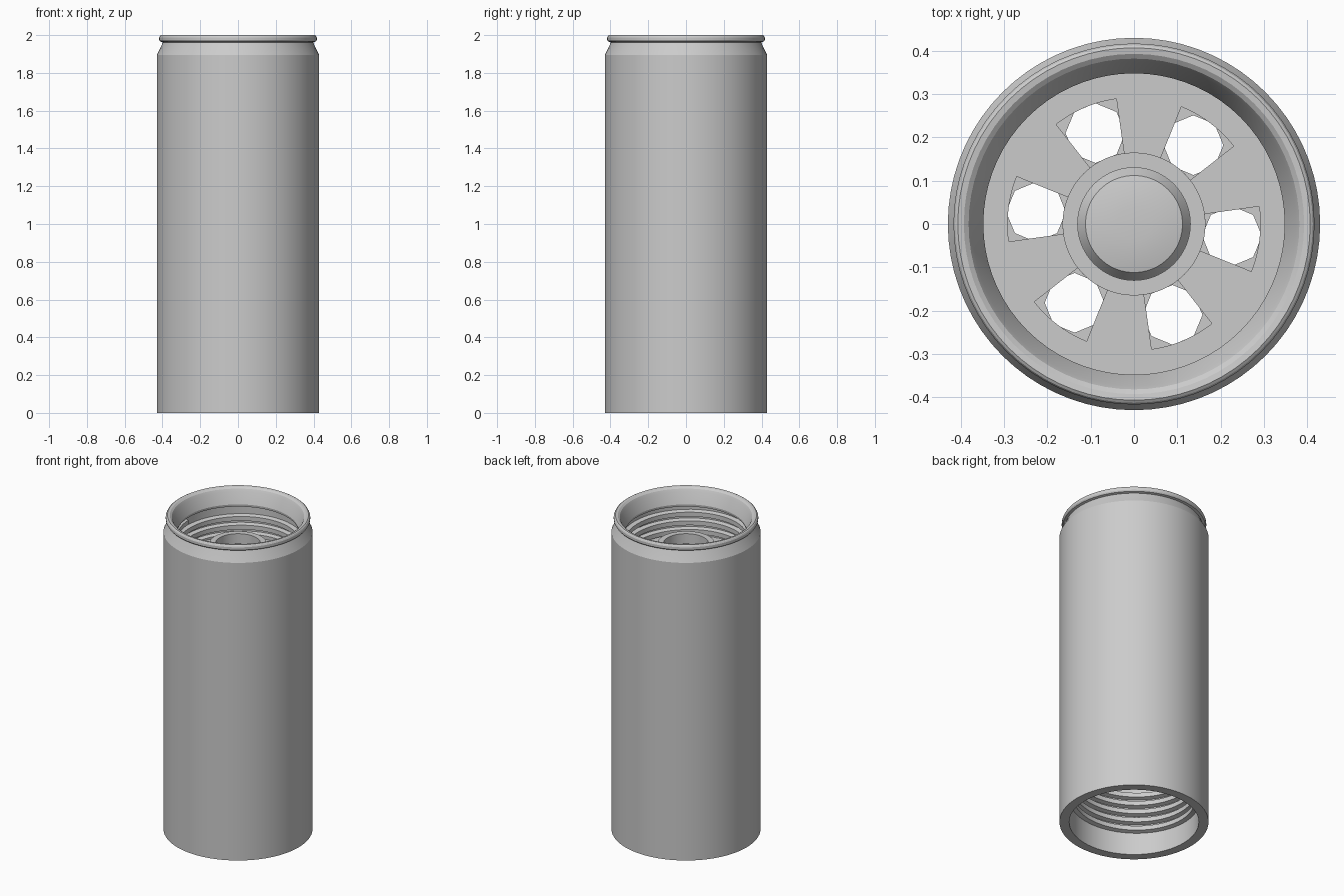
import bpy, bmesh, math

cube = bpy.data.objects.get("Cube")
if cube:
    bpy.data.objects.remove(cube, do_unlink=True)

GREY = (0.6, 0.6, 0.6, 1.0)
metal = bpy.data.materials.new("plain_grey_metal")
metal.use_nodes = True
metal.diffuse_color = GREY
metal.node_tree.nodes["Principled BSDF"].inputs["Base Color"].default_value = GREY


def polar(r, a, z):
    return (r * math.cos(a), r * math.sin(a), z)


def finish(name, bm, smooth=True):
    bmesh.ops.remove_doubles(bm, verts=bm.verts, dist=1e-5)
    bmesh.ops.recalc_face_normals(bm, faces=bm.faces)
    me = bpy.data.meshes.new(name)
    bm.to_mesh(me)
    bm.free()
    me.materials.append(metal)
    ob = bpy.data.objects.new(name, me)
    bpy.context.collection.objects.link(ob)
    bpy.ops.object.select_all(action="DESELECT")
    ob.select_set(True)
    bpy.context.view_layer.objects.active = ob
    if smooth:
        bpy.ops.object.shade_smooth_by_angle(angle=math.radians(25))
    return ob


def lathe(name, profile, closed=True, steps=72):
    """Spin a profile of (radius, height) points around z."""
    bm = bmesh.new()
    vs = [bm.verts.new((r, 0, z)) for r, z in profile]
    edges = [bm.edges.new(p) for p in zip(vs, vs[1:])]
    if closed:
        edges.append(bm.edges.new((vs[-1], vs[0])))
    bmesh.ops.spin(bm, geom=vs + edges, cent=(0, 0, 0), axis=(0, 0, 1),
                   angle=math.tau, steps=steps, use_duplicate=False)
    return finish(name, bm)


def thread(name, z_start, z_end, start_angle, pitch=0.055, steps=64):
    """Helical ridge standing inward from the bore."""
    bm = bmesh.new()
    section = [(0.378, -0.022), (0.349, -0.014), (0.349, 0.014), (0.378, 0.022)]
    turns = abs(z_end - z_start) / pitch
    count = int(turns * steps)
    rows = []
    for i in range(count + 1):
        a = start_angle + math.tau * i / steps
        z = z_start + (z_end - z_start) * i / count
        rows.append([bm.verts.new(polar(r, a, z + dz)) for r, dz in section])
    for lo, hi in zip(rows, rows[1:]):
        for k in range(4):
            j = (k + 1) % 4
            bm.faces.new((lo[k], lo[j], hi[j], hi[k]))
    bm.faces.new(rows[0])
    bm.faces.new(rows[-1][::-1])
    return finish(name, bm)


def spoked_plate(name, z, thickness):
    """Flat disc with six sector windows."""
    bm = bmesh.new()
    radii = [0.12, 0.165, 0.292, 0.376]
    n, first = 120, math.radians(-22)
    rings = [[bm.verts.new(polar(r, first + math.tau * i / n, z)) for i in range(n)]
             for r in radii]
    for i in range(n):
        j = (i + 1) % n
        for k in range(3):
            if k == 1 and i % 20 < 10:
                continue
            bm.faces.new((rings[k][i], rings[k][j], rings[k + 1][j], rings[k + 1][i]))
    faces = bmesh.ops.extrude_face_region(bm, geom=bm.faces[:])["geom"]
    moved = [g for g in faces if isinstance(g, bmesh.types.BMVert)]
    bmesh.ops.translate(bm, verts=moved, vec=(0, 0, -thickness))
    return finish(name, bm)


def drilled_plate(name, z, thickness):
    """Flat disc with six drilled holes behind the windows."""
    plate = lathe(name, [(0.12, z), (0.376, z), (0.376, z - thickness), (0.12, z - thickness)])
    bm = bmesh.new()
    for k in range(6):
        a = math.radians(-7 + 60 * k)
        made = bmesh.ops.create_cone(bm, cap_ends=True, segments=8, radius1=0.069,
                                     radius2=0.069, depth=thickness * 3)
        bmesh.ops.translate(bm, verts=made["verts"], vec=polar(0.228, a, z - thickness / 2))
    cutter = finish("hole_cutter", bm, smooth=False)
    cutter.hide_render = True
    mod = plate.modifiers.new("holes", "BOOLEAN")
    mod.object = cutter
    mod.operation = "DIFFERENCE"
    mod.solver = "EXACT"
    bpy.context.view_layer.objects.active = plate
    bpy.ops.object.modifier_apply(modifier=mod.name)
    bpy.data.objects.remove(cutter, do_unlink=True)


# Outer tube with chamfered shoulder, neck, rounded rim and tapered mouth
lathe("outer_tube", [
    (0.374, 0), (0.43, 0), (0.43, 1.895), (0.403, 1.95), (0.398, 1.962),
    (0.412, 1.966), (0.417, 1.974), (0.417, 1.988), (0.413, 1.996), (0.407, 2.0),
    (0.393, 1.998), (0.382, 1.99), (0.374, 1.975),
    (0.348, 1.905), (0.35, 1.89), (0.374, 1.882)])

# Internal threads at both ends
thread("upper_thread", 1.86, 1.6, math.pi)
thread("lower_thread", 0.13, 0.42, math.radians(20))

# Inner plates
spoked_plate("upper_spoked_plate", 1.7, 0.06)
drilled_plate("upper_drilled_plate", 1.56, 0.05)
drilled_plate("lower_drilled_plate", 0.52, 0.05)

# Hub collar and domed centre cap
lathe("hub_collar", [(0.13, 1.66), (0.165, 1.66), (0.165, 1.82), (0.13, 1.82)])
lathe("centre_cap", [(0.132, 1.735), (0.112, 1.765), (0.08, 1.772), (0.04, 1.775),
                     (0, 1.776)], closed=False)

# Core rod joining the plates
lathe("core_rod", [(0, 0.45), (0.14, 0.45), (0.14, 1.7), (0, 1.7)], closed=False)
